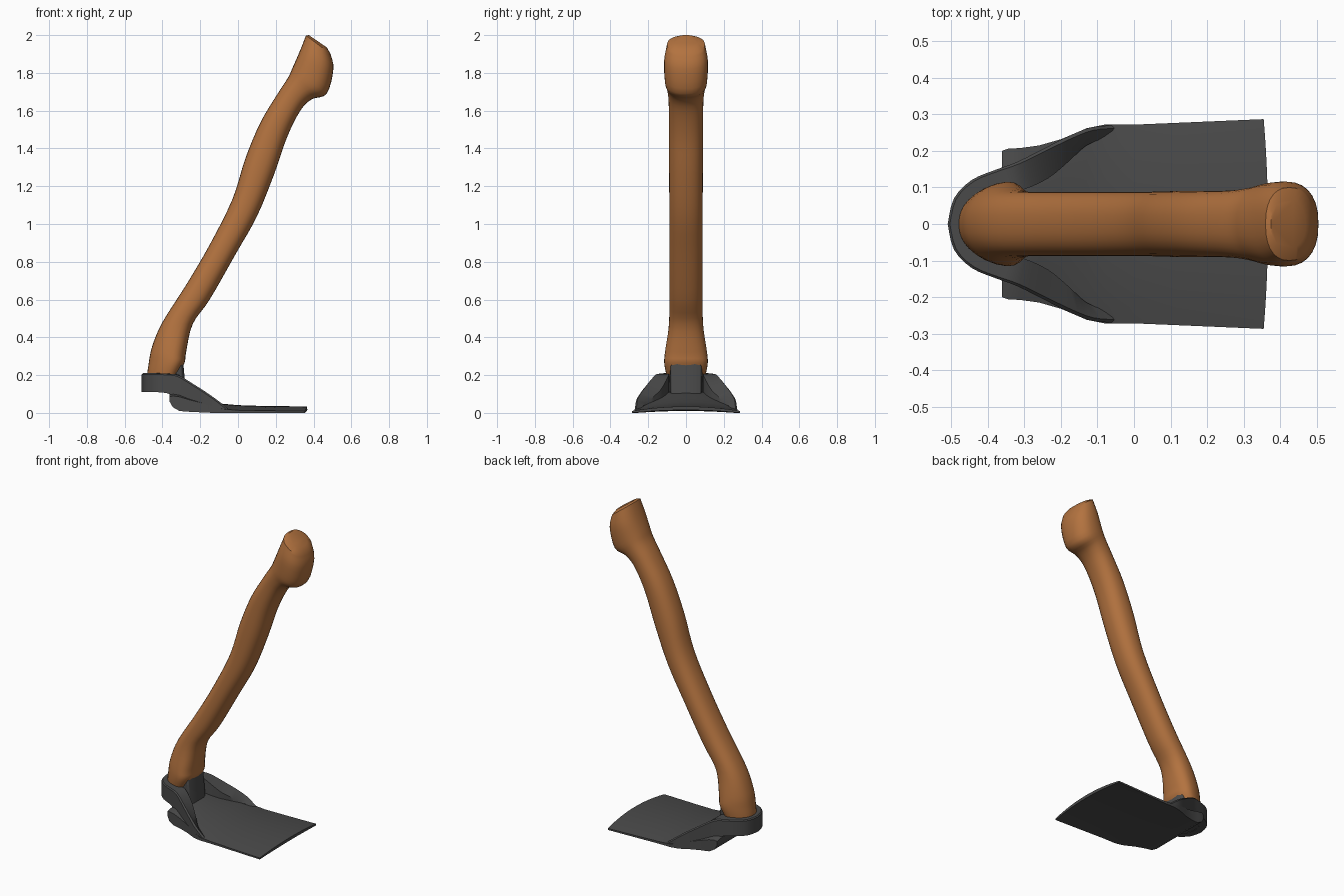
import bpy, bmesh, math
from mathutils import Vector

if "Cube" in bpy.data.objects:
    bpy.data.objects.remove(bpy.data.objects["Cube"])


def material(name, col):
    m = bpy.data.materials.new(name)
    m.diffuse_color = (*col, 1)
    m.use_nodes = True
    m.node_tree.nodes["Principled BSDF"].inputs["Base Color"].default_value = m.diffuse_color
    return m


wood = material("warm_wood", (0.45, 0.17, 0.05))
steel = material("dark_steel", (0.068, 0.068, 0.068))


def loft(name, rings, mat, angle=35, bevel=0):
    """Skin closed rings of points, cap both ends."""
    bm = bmesh.new()
    vs = [[bm.verts.new(p) for p in r] for r in rings]
    n = len(vs[0])
    for a, b in zip(vs, vs[1:]):
        for i in range(n):
            j = (i + 1) % n
            bm.faces.new((a[i], a[j], b[j], b[i]))
    bm.faces.new(vs[0])
    bm.faces.new(vs[-1][::-1])
    bmesh.ops.recalc_face_normals(bm, faces=bm.faces)
    me = bpy.data.meshes.new(name)
    bm.to_mesh(me)
    bm.free()
    ob = bpy.data.objects.new(name, me)
    bpy.context.collection.objects.link(ob)
    me.materials.append(mat)
    if bevel:
        mod = ob.modifiers.new("soft_edges", 'BEVEL')
        mod.width = bevel
        mod.segments = 2
        mod.limit_method = 'ANGLE'
    bpy.ops.object.select_all(action='DESELECT')
    ob.select_set(True)
    bpy.context.view_layer.objects.active = ob
    bpy.ops.object.shade_smooth_by_angle(angle=math.radians(angle))
    return ob


def smooth(rows, steps):
    """Catmull-Rom interpolation of rows of numbers."""
    rows = [Vector(r) for r in rows]
    out = []
    for i in range(len(rows) - 1):
        p0, p1 = rows[max(i - 1, 0)], rows[i]
        p2, p3 = rows[i + 1], rows[min(i + 2, len(rows) - 1)]
        for s in range(steps):
            t = s / steps
            out.append(0.5 * (2 * p1 + (p2 - p0) * t
                              + (2 * p0 - 5 * p1 + 4 * p2 - p3) * t * t
                              + (3 * p1 - p0 - 3 * p2 + p3) * t ** 3))
    return out + [rows[-1]]


# Handle: back x,z / front x,z / half width / flare towards the front
handle = [
    (-.475, .14, -.34, .14, .085, .15),
    (-.48, .20, -.32, .19, .097, .25),
    (-.473, .26, -.283, .265, .11, .25),
    (-.455, .35, -.275, .32, .107, .18),
    (-.40, .48, -.24, .47, .09, .03),
    (-.27, .685, -.15, .60, .088, 0),
    (-.15, .89, -.01, .845, .088, 0),
    (-.03, 1.13, .10, 1.04, .088, 0),
    (.04, 1.35, .19, 1.26, .09, 0),
    (.12, 1.54, .26, 1.46, .09, 0),
    (.21, 1.69, .33, 1.60, .092, 0),
    (.265, 1.775, .39, 1.66, .10, 0),
    (.29, 1.83, .47, 1.69, .112, 0),
    (.325, 1.91, .505, 1.82, .116, 0),
    (.36, 1.998, .49, 1.90, .10, 0)]


def handle_ring(bx, bz, fx, fz, w, k):
    pts = []
    for i in range(28):
        a = 2 * math.pi * i / 28
        c, s = math.cos(a), math.sin(a)
        c = math.copysign(abs(c) ** .85, c)
        s = math.copysign(abs(s) ** .85, s)
        t = (c + 1) / 2
        pts.append((bx + (fx - bx) * t, w * s * (1 + k * c), bz + (fz - bz) * t))
    return pts


rings = [handle_ring(*r) for r in smooth(handle, 4)]
rings.append(handle_ring(.375, 2.0, .47, 1.935, .065, 0))   # domed end
loft("handle", rings, wood, 38)

# Blade: x, half width, top centre z, top edge z, bottom centre z, bottom edge z
blade = [
    (-.362, .200, .105, .085, .065, .06),
    (-.345, .206, .115, .09, .03, .03),
    (-.31, .208, .115, .085, .01, .01),
    (-.26, .215, .10, .07, .01, .006),
    (-.20, .232, .08, .055, .01, .003),
    (-.13, .262, .057, .035, .01, 0),
    (-.08, .272, .048, .02, .01, 0),
    (0, .272, .041, .014, .011, 0),
    (.12, .277, .037, .012, .012, 0),
    (.355, .287, .034, .01, .015, 0)]
rings = []
for x, w, tc, te, bc, be in blade:
    ring = []
    for side, c, e in ((1, tc, te), (-1, bc, be)):
        for i in range(13):
            u = side * (1 - i / 6)
            bow = .012 * (1 - u * u) if x > .3 else 0
            ring.append((x + bow, w * u, e + (c - e) * (1 - u * u)))
    rings.append(ring)
loft("blade", rings, steel, 40)

# Collar and its two arms: outer x,y / inner x,y / top z / bottom z
collar = [
    (-.51, 0, -.465, 0, .21, .11),
    (-.493, .07, -.45, .055, .21, .11),
    (-.445, .12, -.41, .08, .21, .11),
    (-.38, .148, -.35, .088, .207, .105),
    (-.32, .17, -.30, .095, .20, .08),
    (-.25, .205, -.235, .125, .165, .05),
    (-.18, .24, -.18, .17, .122, .025),
    (-.12, .264, -.13, .215, .078, .015),
    (-.06, .270, -.07, .24, .026, .008)]
half = smooth(collar, 3)
path = [(r, -1) for r in half[:0:-1]] + [(r, 1) for r in half]
rings = []
for (ox, oy, ix, iy, zt, zb), s in path:
    # inner top edge dips along the arms so they melt into the blade
    dip = .035 * min(max((ix + .32) / .1, 0), 1) * min(1, zt / .1)
    rings.append([(ox, s * oy, zb), (ox, s * oy, zt - .25 * dip - .006),
                  (ox + .006, s * oy * .97, zt - .25 * dip),
                  (ix, s * iy, zt - dip), (ix, s * iy, zb)])
loft("collar", rings, steel, 40)


def slab(name, outline, z0, z1, bevel):
    loft(name, [[(x, y, z) for x, y in outline] for z in (z0, z1)],
         steel, 40, bevel)


# Plate closing the underside of the collar
disc = [(-.385 + .10 * math.cos(a), .10 * math.sin(a))
        for a in (2 * math.pi * i / 24 for i in range(24))]
slab("collar_floor", disc, .112, .16, 0)

# Tongue in front of the handle foot
tongue = [[(x0, -.09, z), (x1 - .012, -.08, z), (x1, -.045, z),
           (x1, .045, z), (x1 - .012, .08, z), (x0, .09, z)]
          for x0, x1, z in ((-.36, -.272, .07), (-.36, -.282, .18), (-.34, -.29, .268))]
loft("tongue", tongue, steel, 40, .006)
